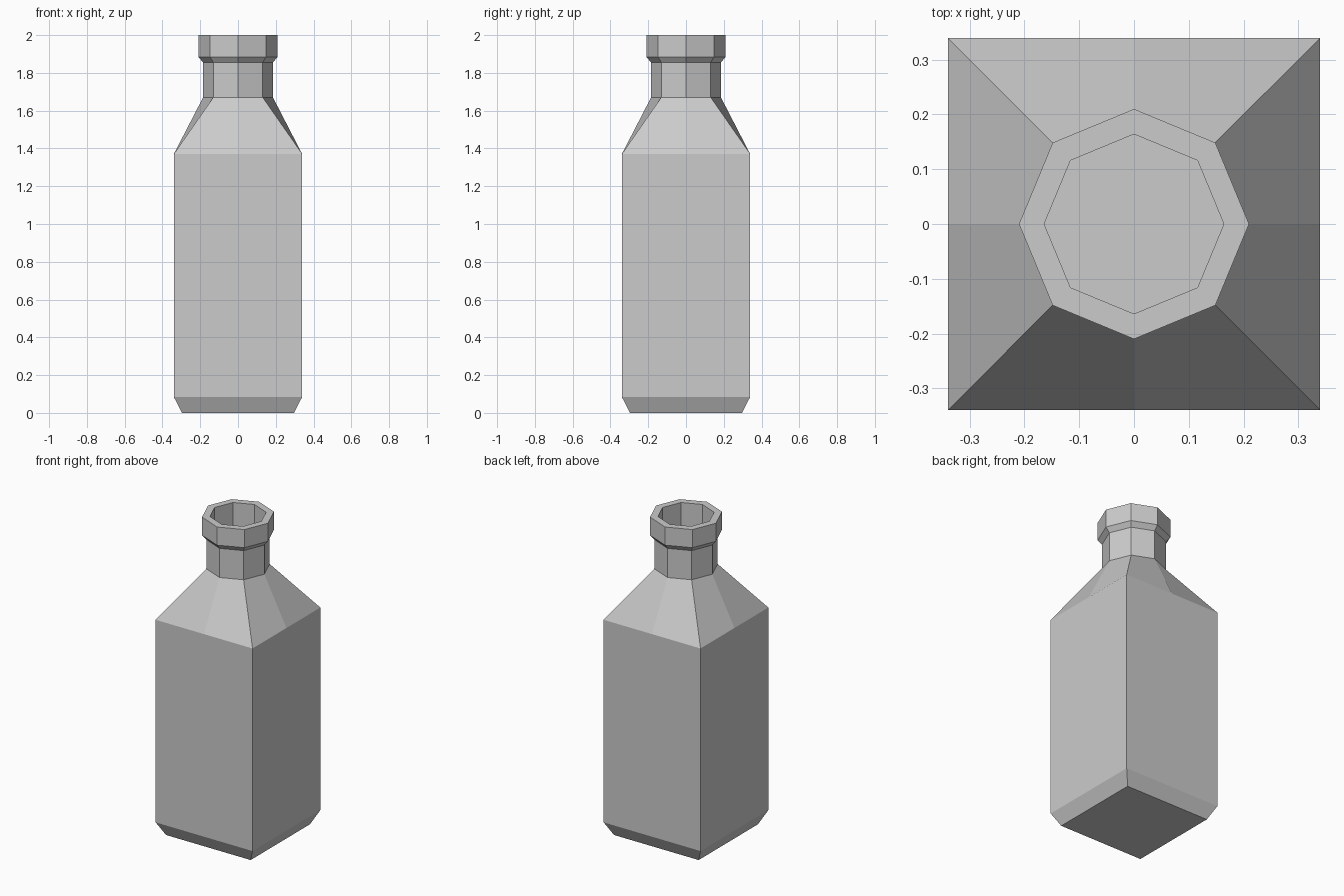
import bpy, bmesh
from math import cos, sin, pi

if "Cube" in bpy.data.objects:
    bpy.data.objects.remove(bpy.data.objects["Cube"])

SIDES = 8


def ring(bm, size, z, square=False):
    """Eight points at one height: an octagon, or a square with edge midpoints."""
    verts = []
    for i in range(SIDES):
        a = 2 * pi * i / SIDES
        r = size / max(abs(cos(a)), abs(sin(a))) if square else size
        verts.append(bm.verts.new((r * cos(a), r * sin(a), z)))
    return verts


def loft(name, sections):
    """Bridge the rings in order and close both ends."""
    bm = bmesh.new()
    rings = [ring(bm, *s) for s in sections]
    for low, high in zip(rings, rings[1:]):
        for i in range(SIDES):
            j = (i + 1) % SIDES
            bm.faces.new((low[i], low[j], high[j], high[i]))
    bm.faces.new(list(reversed(rings[0])))
    bm.faces.new(rings[-1])
    bmesh.ops.recalc_face_normals(bm, faces=bm.faces)
    mesh = bpy.data.meshes.new(name)
    bm.to_mesh(mesh)
    bm.free()
    obj = bpy.data.objects.new(name, mesh)
    bpy.context.collection.objects.link(obj)
    return obj


loft("bottle", [
    # square body with chamfered base
    (0.297, 0.0, True),
    (0.34, 0.085, True),
    (0.34, 1.37, True),
    # shoulder into the octagonal neck
    (0.185, 1.67),
    (0.185, 1.855),
    # collar and rim
    (0.21, 1.885),
    (0.21, 2.0),
    # open mouth
    (0.164, 2.0),
    (0.164, 1.67),
])
